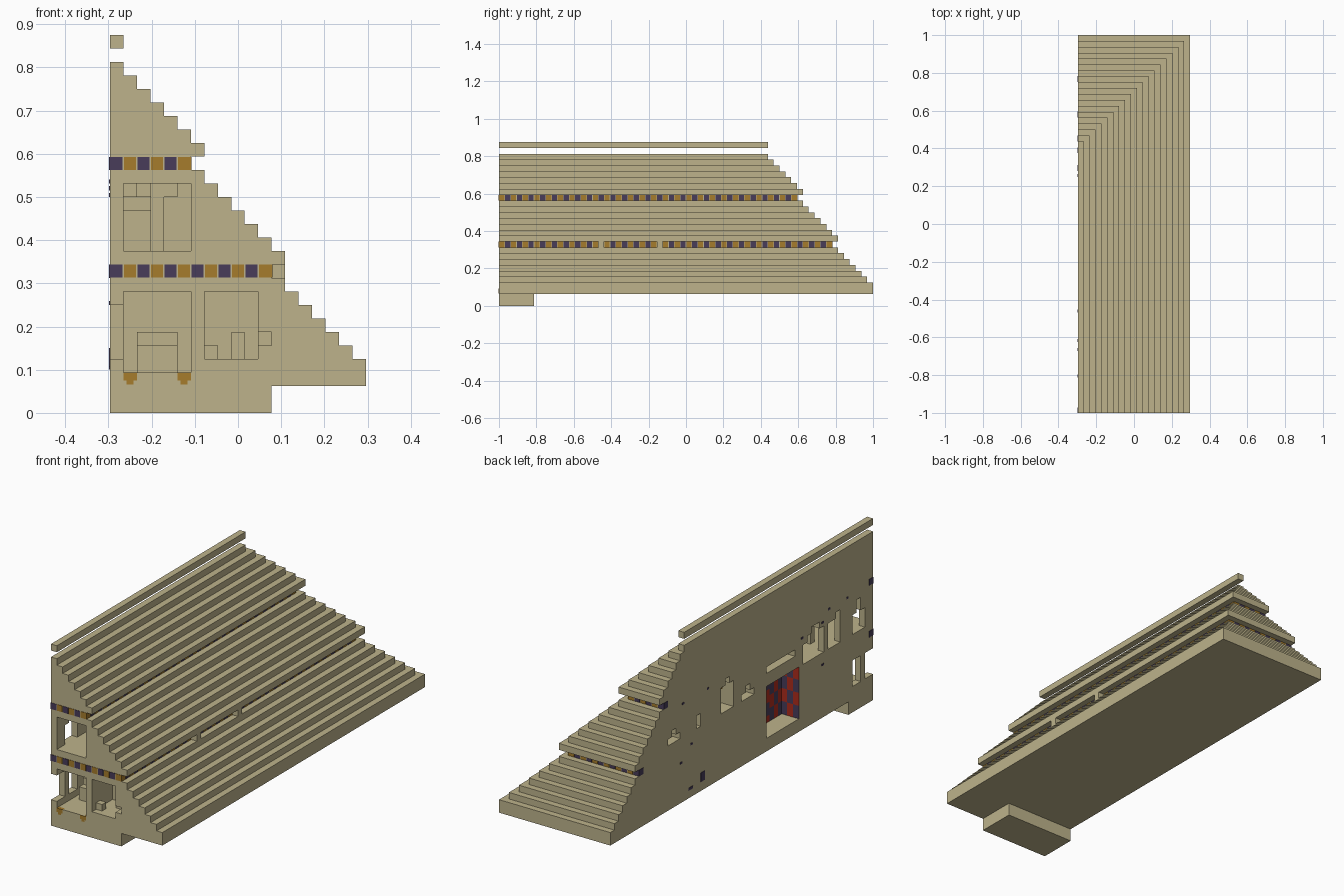
import bpy
import bmesh
from mathutils import Vector

cube = bpy.data.objects.get("Cube")
if cube:
    bpy.data.objects.remove(cube, do_unlink=True)

U = 1 / 32                      # size of one building block
ORIGIN = Vector((9.5, 32, 0))   # grid position of the model's centre


def material(name, rgb):
    mat = bpy.data.materials.new(name)
    mat.use_nodes = True
    mat.diffuse_color = (*rgb, 1)
    mat.node_tree.nodes["Principled BSDF"].inputs["Base Color"].default_value = (*rgb, 1)
    return mat


SAND = material("sandstone", (0.51, 0.45, 0.26))
PURPLE = material("dark purple", (0.065, 0.045, 0.10))
ORANGE = material("ochre", (0.38, 0.20, 0.025))
RED = material("red", (0.42, 0.025, 0.012))


def finish(name, bm, mat):
    for v in bm.verts:
        v.co = (v.co - ORIGIN) * U
    mesh = bpy.data.meshes.new(name)
    bm.to_mesh(mesh)
    bm.free()
    mesh.materials.append(mat)
    obj = bpy.data.objects.new(name, mesh)
    bpy.context.scene.collection.objects.link(obj)
    return obj


def boxes(name, mat, items):
    """One object made of boxes, each given as (x0, x1, y0, y1, z0, z1)."""
    bm = bmesh.new()
    for x0, x1, y0, y1, z0, z1 in items:
        made = bmesh.ops.create_cube(bm, size=1)
        bmesh.ops.scale(bm, vec=(x1 - x0, y1 - y0, z1 - z0), verts=made["verts"])
        centre = Vector((x0 + x1, y0 + y1, z0 + z1)) / 2
        bmesh.ops.translate(bm, vec=centre, verts=made["verts"])
    return finish(name, bm, mat)


def cells(x0, x1, y0, y1, z0, z1):
    return {(x, y, z) for x in range(x0, x1) for y in range(y0, y1)
            for z in range(z0, z1)}


# Terraces: widths shrink by one block per course, with two recessed bands
BACK = 45
widths = [19, *range(19, 11, -1), *range(13, 5, -1), *range(7, 0, -1)]
solid = cells(0, 12, 0, 6, 0, 2)
for z, w in enumerate(widths, start=2):
    solid |= cells(0, w, 0, w + BACK, z, z + 1)

# Front rooms
rooms = [
    (1, 6, 0, 12, 12, 17),
    (1, 6, 0, 7, 3, 9),
    (7, 11, 0, 5, 4, 9),
    (11, 12, 0, 3, 5, 6),
]
# Windows and niches in the flat side wall: y0, y1, z0, z1, depth
windows = [
    (0, 2, 4, 8, 1), (3, 5, 4, 8, 1),
    (2, 5, 12, 15, 1), (3, 4, 15, 17, 1),
    (8, 11, 12, 16, 1), (8, 9, 16, 17, 1),
    (12, 17, 12, 15, 4), (12, 16, 15, 16, 4), (13, 15, 16, 17, 4),
    (19, 26, 14, 15, 2), (18, 26, 4, 12, 3),
    (29, 32, 12, 13, 3), (30, 31, 13, 14, 3),
    (34, 37, 12, 16, 3), (35, 36, 16, 17, 3),
    (42, 43, 12, 14, 2),
    (47, 50, 12, 13, 3), (48, 49, 13, 14, 3),
]
for room in rooms:
    solid -= cells(*room)
for y0, y1, z0, z1, depth in windows:
    solid -= cells(0, depth, y0, y1, z0, z1)

# Skin of the masonry: one face wherever a block meets open air
bm = bmesh.new()
axes = [Vector((1, 0, 0)), Vector((0, 1, 0)), Vector((0, 0, 1))]
for cell in solid:
    for d in range(3):
        u, v = axes[(d + 1) % 3], axes[(d + 2) % 3]
        for side in (0, 1):
            near = list(cell)
            near[d] += 2 * side - 1
            if tuple(near) in solid:
                continue
            p = Vector(cell) + axes[d] * side
            quad = [p, p + u, p + u + v, p + v]
            if not side:
                quad.reverse()
            bm.faces.new([bm.verts.new(c) for c in quad])
bmesh.ops.remove_doubles(bm, verts=bm.verts, dist=0.01)
finish("terraced_masonry", bm, SAND)

# Floating ridge beam and the posts that interrupt the lower band
boxes("ridge_beam", SAND, [(0, 1, 0, 46, 27, 28)])
boxes("ledge_posts", SAND, [(12, 13, y, y + 1, 10, 11) for y in (17, 27)])

# Alternating coloured blocks along both recessed bands
OUT, GAP = 0.06, 0.05
band = {ORANGE: [], PURPLE: []}
for z, w in ((10, 12), (18, 6)):
    length = w + BACK
    ring = {(x, y) for x in range(w) for y in (0, length - 1)}
    ring |= {(w - 1, y) for y in range(length)}
    for x, y in sorted(ring):
        mat = ORANGE if (x + y) % 2 else PURPLE
        band[mat].append((
            x - OUT if x == 0 else x + GAP,
            x + 1 + OUT if x == w - 1 else x + 1 - GAP,
            y - OUT if y == 0 else y + GAP,
            y + 1 + OUT if y == length - 1 else y + 1 - GAP,
            z + 0.02, z + 0.98))
boxes("band_blocks_ochre", ORANGE, band[ORANGE])
boxes("band_blocks_purple", PURPLE, band[PURPLE])

# Book wall lining the large niche: back and both jambs
T = 0.08
books = {RED: [], PURPLE: []}
for z in range(4, 12):
    for n in range(8):
        mat = RED if (n + (z + n // 3) // 2) % 2 else PURPLE
        books[mat].append((3 - T, 3, 18 + n, 19 + n, z, z + 1))
    for n in range(3):
        mat = RED if (n + z // 2) % 2 else PURPLE
        books[mat].append((n, n + 1, 18, 18 + T, z, z + 1))
        books[mat].append((n, n + 1, 26 - T, 26, z, z + 1))
boxes("books_red", RED, books[RED])
boxes("books_purple", PURPLE, books[PURPLE])

# Small brackets under the front room floor
brackets = []
for x in (1, 5):
    brackets += [(x, x + 1, -OUT, 0.5, 2.4, 3),
                 (x + 0.25, x + 0.75, -OUT, 0.5, 2.1, 2.4)]
boxes("floor_brackets", ORANGE, brackets)

# Furniture
boxes("desk", SAND, [(2, 5, 5, 6, 4, 6), (2, 5, 4, 5, 4, 5), (2, 5, 4, 6, 3, 4)])
boxes("side_bench", SAND, [(7, 8, 1, 2, 4, 5), (9, 10, 3, 4, 4, 6)])
boxes("upper_room_pillars", SAND, [(1, 2, 11, 12, 16, 17), (3, 4, 10, 11, 12, 16),
                                   (3, 5, 10, 11, 16, 17)])
boxes("niche_lamp", ORANGE, [(1, 1.5, 35.2, 35.8, 15, 15.8)])

# Purple studs on the flat side wall
studs = [(-OUT, 0.1, 41, 42, 3.4, 4.8), (-OUT, 0.1, 44, 45, 3.2, 3.6)]
for y, z in ((6, 18), (10.5, 18), (12, 16.5), (12, 10), (17, 16),
             (40, 17), (46, 17), (44, 10), (46.5, 8)):
    studs.append((-OUT, 0.1, y, y + 0.5, z, z + 0.3))
boxes("wall_studs", PURPLE, studs)
